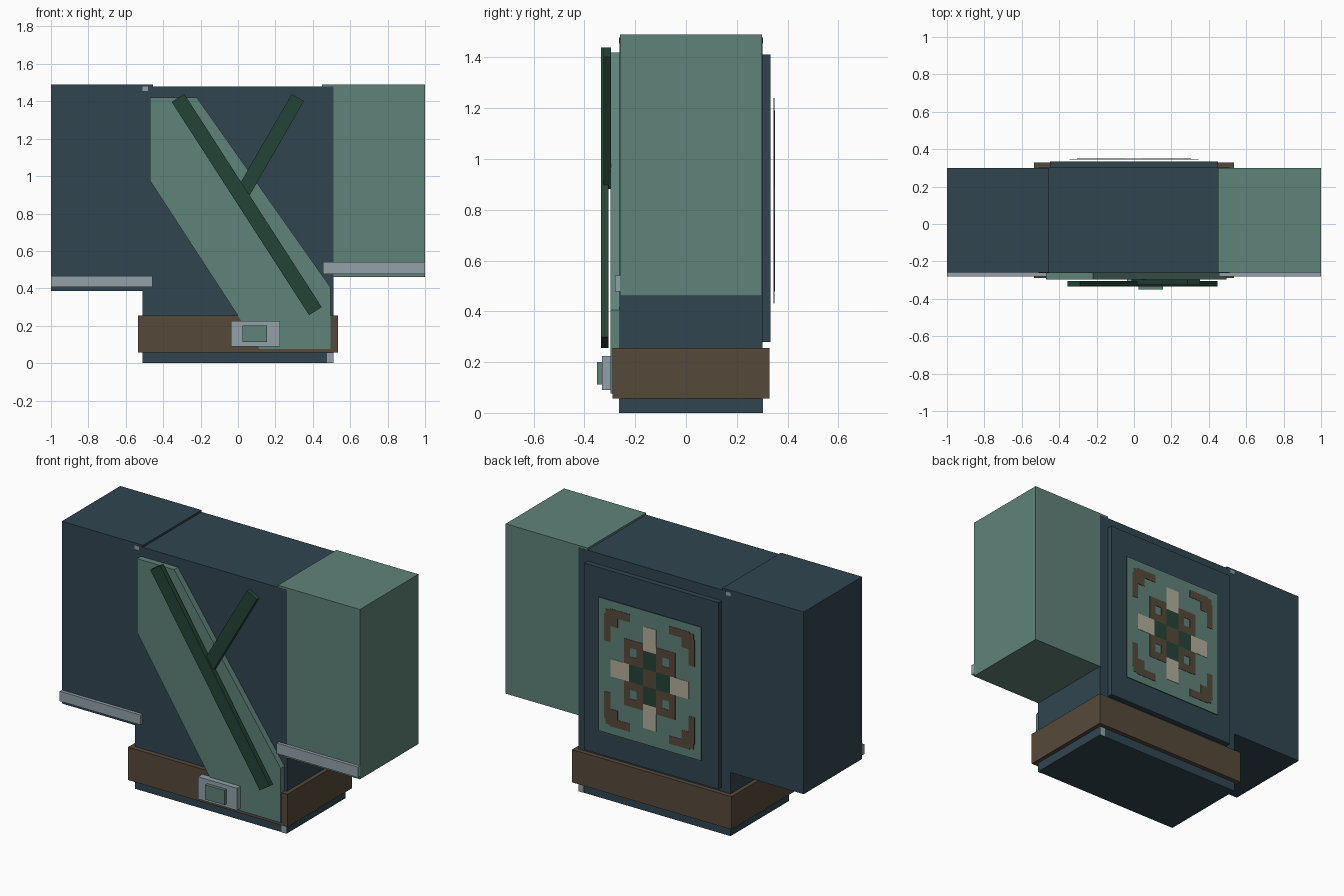
import bpy, bmesh
from mathutils import Vector

if "Cube" in bpy.data.objects:
    bpy.data.objects.remove(bpy.data.objects["Cube"])


def material(name, r, g, b):
    lin = lambda c: ((c / 255 + 0.055) / 1.055) ** 2.4 if c > 10 else c / 255 / 12.92
    m = bpy.data.materials.new(name)
    m.diffuse_color = (lin(r), lin(g), lin(b), 1)
    m.use_nodes = True
    m.node_tree.nodes["Principled BSDF"].inputs["Base Color"].default_value = m.diffuse_color
    return m


NAVY = material("navy cloth", 49, 69, 80)
GREEN = material("sage green", 95, 131, 121)
DARK = material("dark green", 37, 67, 55)
BROWN = material("brown leather", 86, 73, 58)
GREY = material("pale grey", 146, 161, 168)
CREAM = material("cream", 180, 174, 155)


def prism(name, outline, y0, y1, mat):
    """Extrude one or more x-z outlines from y0 to y1."""
    outlines = outline if isinstance(outline[0], list) else [outline]
    bm = bmesh.new()
    for pts in outlines:
        f = bm.faces.new([bm.verts.new((x, y0, z)) for x, z in pts])
        ext = bmesh.ops.extrude_face_region(bm, geom=[f])
        verts = [v for v in ext["geom"] if isinstance(v, bmesh.types.BMVert)]
        bmesh.ops.translate(bm, verts=verts, vec=(0, y1 - y0, 0))
    bmesh.ops.recalc_face_normals(bm, faces=bm.faces)
    me = bpy.data.meshes.new(name)
    bm.to_mesh(me)
    bm.free()
    me.materials.append(mat)
    ob = bpy.data.objects.new(name, me)
    bpy.context.collection.objects.link(ob)
    return ob


def rect(x0, x1, z0, z1):
    return [(x0, z0), (x1, z0), (x1, z1), (x0, z1)]


def strip(name, a, b, width, y0, y1, mat):
    """Straight bar between two x-z points."""
    a, b = Vector(a), Vector(b)
    d = (b - a).normalized()
    n = Vector((-d.y, d.x)) * width / 2
    return prism(name, [tuple(p) for p in (a + n, b + n, b - n, a - n)], y0, y1, mat)


# Torso and sleeves (torso a hair deeper so it covers the sleeve overlap)
prism("torso", rect(-0.51, 0.51, 0, 1.478), -0.261, 0.301, NAVY)
prism("left_sleeve", rect(-1, -0.455, 0.385, 1.49), -0.26, 0.30, NAVY)
prism("right_sleeve", rect(0.45, 1, 0.46, 1.49), -0.26, 0.30, GREEN)
prism("left_cuff_trim", rect(-1, -0.458, 0.407, 0.467), -0.28, -0.26, GREY)
prism("right_cuff_trim", rect(0.455, 1, 0.478, 0.542), -0.28, -0.26, GREY)

# Small pale corner patches on front and back of the torso
for side, y in (("front", -0.263), ("back", 0.301)):
    prism(side + "_corner_patches",
          [rect(-0.51, -0.48, 1.455, 1.478), rect(0.475, 0.51, 0, 0.055)],
          y, y + 0.002, GREY)

# Belt and buckle
prism("belt", rect(-0.535, 0.535, 0.057, 0.256), -0.29, 0.328, BROWN)
prism("buckle", rect(-0.038, 0.225, 0.09, 0.225), -0.33, -0.289, GREY)
prism("buckle_inset", rect(0.025, 0.155, 0.112, 0.2), -0.35, -0.33, GREEN)

# Diagonal sash and lapel strips
prism("sash", [(-0.47, 1.42), (-0.22, 1.42), (0.495, 0.405), (0.495, 0.076),
               (0.115, 0.076), (-0.47, 0.975)], -0.298, -0.26, GREEN)
strip("long_lapel_strip", (-0.321, 1.418), (0.414, 0.278), 0.08, -0.335, -0.306, DARK)
strip("short_lapel_strip", (0.32, 1.42), (0.02, 0.9), 0.076, -0.325, -0.296, DARK)

# Back panel and thin ornament plate
prism("back_panel", rect(-0.45, 0.45, 0.28, 1.412), 0.30, 0.333, NAVY)
prism("ornament_plate", rect(-0.345, 0.345, 0.43, 1.24), 0.344, 0.348, GREEN)


def cell(u0, u1, v0, v1):
    """Rectangle in plate units, -1..1 from the plate centre."""
    return rect(u0 * 0.345, u1 * 0.345, 0.835 + v0 * 0.405, 0.835 + v1 * 0.405)


def mirrored(cells):
    out = []
    for su in (1, -1):
        for sv in (1, -1):
            for u0, u1, v0, v1 in cells:
                out.append(cell(*sorted((u0 * su, u1 * su)), *sorted((v0 * sv, v1 * sv))))
    return out


# Corner brackets, four pierced squares and the centre square
prism("ornament_brackets", mirrored([(0.38, 0.78, 0.76, 0.88), (0.76, 0.88, 0.38, 0.78),
                                     (0.62, 0.76, 0.62, 0.76), (0.78, 0.86, 0.78, 0.86)]),
      0.348, 0.350, BROWN)
prism("ornament_squares", mirrored([(0.13, 0.25, 0.13, 0.50), (0.38, 0.50, 0.13, 0.50),
                                    (0.25, 0.38, 0.13, 0.25), (0.25, 0.38, 0.38, 0.50)]),
      0.348, 0.350, BROWN)
prism("ornament_centre", cell(-0.13, 0.13, -0.13, 0.13), 0.348, 0.350, BROWN)

# Dark inner arms and cream outer arms of the cross
for name, a, b, mat in (("ornament_inner_arms", 0.13, 0.40, DARK),
                        ("ornament_outer_arms", 0.40, 0.76, CREAM)):
    w = 0.13
    prism(name, [cell(-w, w, a, b), cell(-w, w, -b, -a),
                 cell(a, b, -w, w), cell(-b, -a, -w, w)], 0.348, 0.350, mat)
